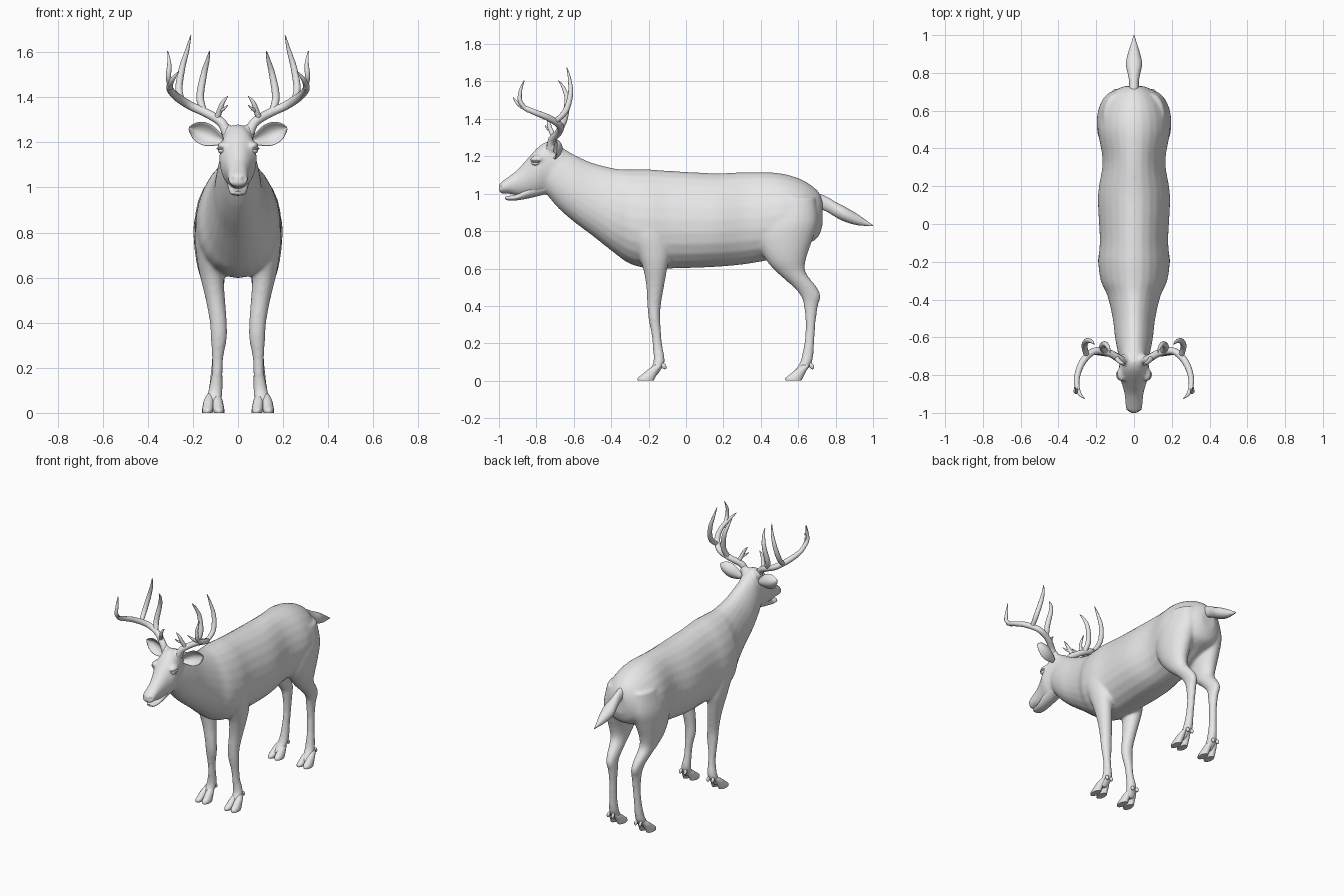
import bpy, bmesh, math
from mathutils import Vector, Matrix

if "Cube" in bpy.data.objects:
    bpy.data.objects.remove(bpy.data.objects["Cube"])

GREY = (0.8, 0.8, 0.8, 1.0)
mat = bpy.data.materials.new("light grey")
mat.use_nodes = True
mat.diffuse_color = GREY
mat.node_tree.nodes["Principled BSDF"].inputs["Base Color"].default_value = GREY


def add_object(name, data):
    obj = bpy.data.objects.new(name, data)
    bpy.context.scene.collection.objects.link(obj)
    data.materials.append(mat)
    bpy.ops.object.select_all(action='DESELECT')
    obj.select_set(True)
    bpy.context.view_layer.objects.active = obj
    return obj


def finish(name, bm, angle=60):
    bmesh.ops.recalc_face_normals(bm, faces=bm.faces)
    mesh = bpy.data.meshes.new(name)
    bm.to_mesh(mesh)
    bm.free()
    obj = add_object(name, mesh)
    bpy.ops.object.shade_smooth_by_angle(angle=math.radians(angle))
    return obj


def smooth_rows(rows, steps=4):
    """Catmull-Rom interpolation between the given sections."""
    pts = [Vector(r) for r in rows]
    out = []
    for i in range(len(pts) - 1):
        a, b, c, d = pts[max(i - 1, 0)], pts[i], pts[i + 1], pts[min(i + 2, len(pts) - 1)]
        for k in range(steps):
            t = k / steps
            out.append(b + (c - a) * (t / 2) + (a * 2 - b * 5 + c * 4 - d) * (t * t / 2)
                       + (b * 3 - a - c * 3 + d) * (t ** 3 / 2))
    return out + [pts[-1]]


def loft(bm, rows, axis, side=1, egg=0.0, sides=24):
    """Each row: position on axis, low edge, high edge, x centre, half width."""
    rings = []
    for pos, low, high, xc, half in smooth_rows(rows):
        ring = []
        for i in range(sides):
            t = math.tau * i / sides
            x = side * (xc + half * math.cos(t) * (1 - egg * math.sin(t)))
            other = (low + high) / 2 + (high - low) / 2 * math.sin(t)
            ring.append(bm.verts.new((x, pos, other) if axis == 'y' else (x, other, pos)))
        rings.append(ring)
    for r, q in zip(rings, rings[1:]):
        for i in range(sides):
            j = (i + 1) % sides
            bm.faces.new((r[i], r[j], q[j], q[i]))
    bm.faces.new(rings[0])
    bm.faces.new(rings[-1])


def ellipsoid(bm, centre, size, rot=None):
    m = Matrix.Translation(centre) @ (rot or Matrix()) @ Matrix.Diagonal((*size, 1))
    bmesh.ops.create_uvsphere(bm, u_segments=20, v_segments=12, radius=1, matrix=m)


# Section tables
TORSO = [(.73, .83, .97, 0, .05), (.70, .76, 1.02, 0, .11), (.62, .72, 1.075, 0, .165),
         (.5, .66, 1.11, 0, .19), (.33, .625, 1.115, 0, .165), (.15, .608, 1.11, 0, .19),
         (-.08, .60, 1.122, 0, .18), (-.2, .60, 1.13, 0, .188), (-.3, .625, 1.13, 0, .175),
         (-.38, .68, 1.135, 0, .14), (-.5, .775, 1.165, 0, .112), (-.6, .85, 1.21, 0, .1),
         (-.68, .92, 1.255, 0, .085), (-.74, .99, 1.26, 0, .07)]
HEAD = [(-.66, 1.0, 1.25, 0, .07), (-.72, 1.0, 1.28, 0, .075), (-.76, .995, 1.272, 0, .08),
        (-.80, .99, 1.24, 0, .082), (-.85, .988, 1.185, 0, .063), (-.9, .99, 1.13, 0, .05),
        (-.95, 1.0, 1.09, 0, .046), (-.985, 1.0, 1.065, 0, .041), (-1.0, 1.013, 1.05, 0, .026)]
FORELEG = [(.95, -.3, -.12, .1, .06), (.8, -.31, -.09, .115, .075), (.68, -.26, -.085, .12, .062),
           (.6, -.23, -.1, .115, .052), (.5, -.212, -.118, .1, .043), (.4, -.207, -.135, .087, .038),
           (.33, -.2, -.137, .085, .036), (.25, -.185, -.133, .09, .026), (.18, -.178, -.125, .092, .024),
           (.1, -.175, -.113, .1, .032), (.05, -.2, -.14, .108, .034), (.03, -.21, -.15, .11, .03)]
HINDLEG = [(.98, .45, .69, .09, .07), (.85, .38, .705, .1, .095), (.75, .38, .675, .11, .085),
           (.65, .425, .642, .115, .066), (.58, .485, .64, .11, .05), (.5, .575, .7, .1, .037),
           (.45, .615, .72, .095, .031), (.4, .63, .706, .09, .028), (.3, .64, .692, .09, .024),
           (.2, .632, .686, .095, .024), (.1, .61, .675, .1, .031), (.05, .575, .64, .108, .034),
           (.03, .56, .62, .11, .03)]

# Body: torso, head, legs and brows fused into one skin
bm = bmesh.new()
loft(bm, TORSO, 'y', egg=.14)
loft(bm, HEAD, 'y', egg=-.05)
for s in (1, -1):
    loft(bm, FORELEG, 'z', s)
    loft(bm, HINDLEG, 'z', s)
    ellipsoid(bm, (s * .066, -.795, 1.185), (.026, .04, .02))
    ellipsoid(bm, (s * .055, -.715, 1.255), (.025, .028, .035))
body = finish("body", bm)
for kind, settings in (('REMESH', dict(mode='VOXEL', voxel_size=.008)),
                       ('SMOOTH', dict(factor=.5, iterations=12))):
    mod = body.modifiers.new(kind.lower(), kind)
    for key, value in settings.items():
        setattr(mod, key, value)
    bpy.ops.object.modifier_apply(modifier=mod.name)
for v in body.data.vertices:  # nostril hollows
    d = (v.co - Vector((math.copysign(.024, v.co.x), -.99, 1.035))).length
    if d < .016:
        v.co.y += .014 * (1 - d / .016)
bpy.ops.object.shade_smooth()

# Lower jaw
bm = bmesh.new()
loft(bm, [(-.968, .972, .983, 0, .016), (-.95, .964, .988, 0, .031), (-.9, .965, 1.0, 0, .038),
          (-.82, .98, 1.06, 0, .048), (-.74, 1.0, 1.08, 0, .05)], 'y')
finish("lower_jaw", bm)

# Tail
bm = bmesh.new()
loft(bm, [(.66, .94, 1.02, 0, .03), (.75, .905, .985, 0, .026), (.8, .875, .955, 0, .034),
          (.85, .85, .93, 0, .043), (.91, .833, .895, 0, .03), (.96, .828, .86, 0, .014),
          (1.0, .826, .832, 0, .002)], 'y')
finish("tail", bm)

# Hooves: two toes and two dewclaws on each foot
TOE = [(0, -.1, -.015, 0, .023), (.015, -.1, -.008, 0, .025), (.035, -.075, .002, 0, .024),
       (.06, -.045, .015, 0, .021), (.085, -.01, .03, 0, .01)]
for place, y0 in (("front", -.158), ("hind", .632)):
    for label, s in (("left", 1), ("right", -1)):
        bm = bmesh.new()
        for off in (-1, 1):
            toe = [(z, y0 + a, y0 + b, .11 + off * (.026 - z * .12), w) for z, a, b, x, w in TOE]
            loft(bm, toe, 'z', s, sides=16)
            ellipsoid(bm, (s * (.105 + off * .017), y0 + .04, .078), (.01, .012, .018),
                      Matrix.Rotation(.5, 4, 'X'))
        finish(f"{place}_{label}_hoof", bm)


# Ears: cupped leaves opening to the front
def ear(name, s):
    bm = bmesh.new()
    widths = [.018, .03, .042, .05, .051, .046, .034, .004]
    along, up = Vector((.15, 0, .058)), Vector((-.3, 0, .95))
    grid = []
    for i, w in enumerate(widths):
        u = i / (len(widths) - 1)
        row = []
        for k in range(-4, 5):
            v = k / 4
            p = Vector((.068, -.7, 1.207)) + along * u + up * (w * v)
            p.y += .035 * (1 - v * v) * (w / .05) + .02 * u - .01
            row.append(bm.verts.new((s * p.x, p.y, p.z)))
        grid.append(row)
    for r, q in zip(grid, grid[1:]):
        for k in range(len(r) - 1):
            bm.faces.new((r[k], r[k + 1], q[k + 1], q[k]))
    obj = finish(name, bm)
    solid = obj.modifiers.new("thickness", 'SOLIDIFY')
    solid.thickness, solid.offset = .008, 0
    sub = obj.modifiers.new("rounding", 'SUBSURF')
    sub.levels = sub.render_levels = 2
    for m in (solid, sub):
        bpy.ops.object.modifier_apply(modifier=m.name)
    bpy.ops.object.shade_smooth()


# Antlers: one main beam and its tines, each point is x, y, z, radius
BEAM = [(.05, -.725, 1.24, .022), (.075, -.715, 1.29, .021), (.14, -.68, 1.33, .019),
        (.215, -.675, 1.365, .019), (.275, -.735, 1.405, .018), (.303, -.82, 1.44, .015),
        (.293, -.89, 1.475, .011), (.262, -.925, 1.515, .002)]
TINES = [[(.15, -.68, 1.33, .015), (.168, -.65, 1.4, .017), (.152, -.635, 1.5, .014),
          (.135, -.655, 1.565, .009), (.126, -.682, 1.605, .002)],
         [(.25, -.7, 1.385, .014), (.262, -.645, 1.44, .016), (.248, -.618, 1.53, .014),
          (.225, -.622, 1.61, .009), (.209, -.637, 1.675, .002)],
         [(.3, -.84, 1.44, .011), (.308, -.885, 1.49, .012), (.305, -.885, 1.55, .009),
          (.312, -.865, 1.605, .002)],
         [(.095, -.705, 1.3, .014), (.08, -.725, 1.345, .012), (.066, -.735, 1.38, .009),
          (.045, -.738, 1.405, .002)],
         [(.078, -.725, 1.34, .009), (.062, -.742, 1.35, .006), (.045, -.752, 1.365, .002)]]


def antler(name, s):
    curve = bpy.data.curves.new(name, 'CURVE')
    curve.dimensions = '3D'
    curve.bevel_depth, curve.bevel_resolution = 1, 4
    curve.use_fill_caps = True
    for path in [BEAM] + TINES:
        pts = smooth_rows(path, 6)
        spline = curve.splines.new('POLY')
        spline.points.add(len(pts) - 1)
        for point, (x, y, z, r) in zip(spline.points, pts):
            point.co = (s * x, y, z, 1)
            point.radius = r
    add_object(name, curve)
    bpy.ops.object.convert(target='MESH')
    bpy.ops.object.shade_smooth_by_angle(angle=math.radians(60))


# Paired head parts
for label, s in (("left", 1), ("right", -1)):
    ear(f"{label}_ear", s)
    antler(f"{label}_antler", s)
    bm = bmesh.new()
    ellipsoid(bm, (s * .074, -.805, 1.163), (.014, .021, .012), Matrix.Rotation(-s * .3, 4, 'Z'))
    finish(f"{label}_eye", bm)
    bm = bmesh.new()
    ellipsoid(bm, (s * .078, -.803, 1.173), (.016, .026, .007), Matrix.Rotation(-s * .3, 4, 'Z'))
    finish(f"{label}_eyelid", bm)
